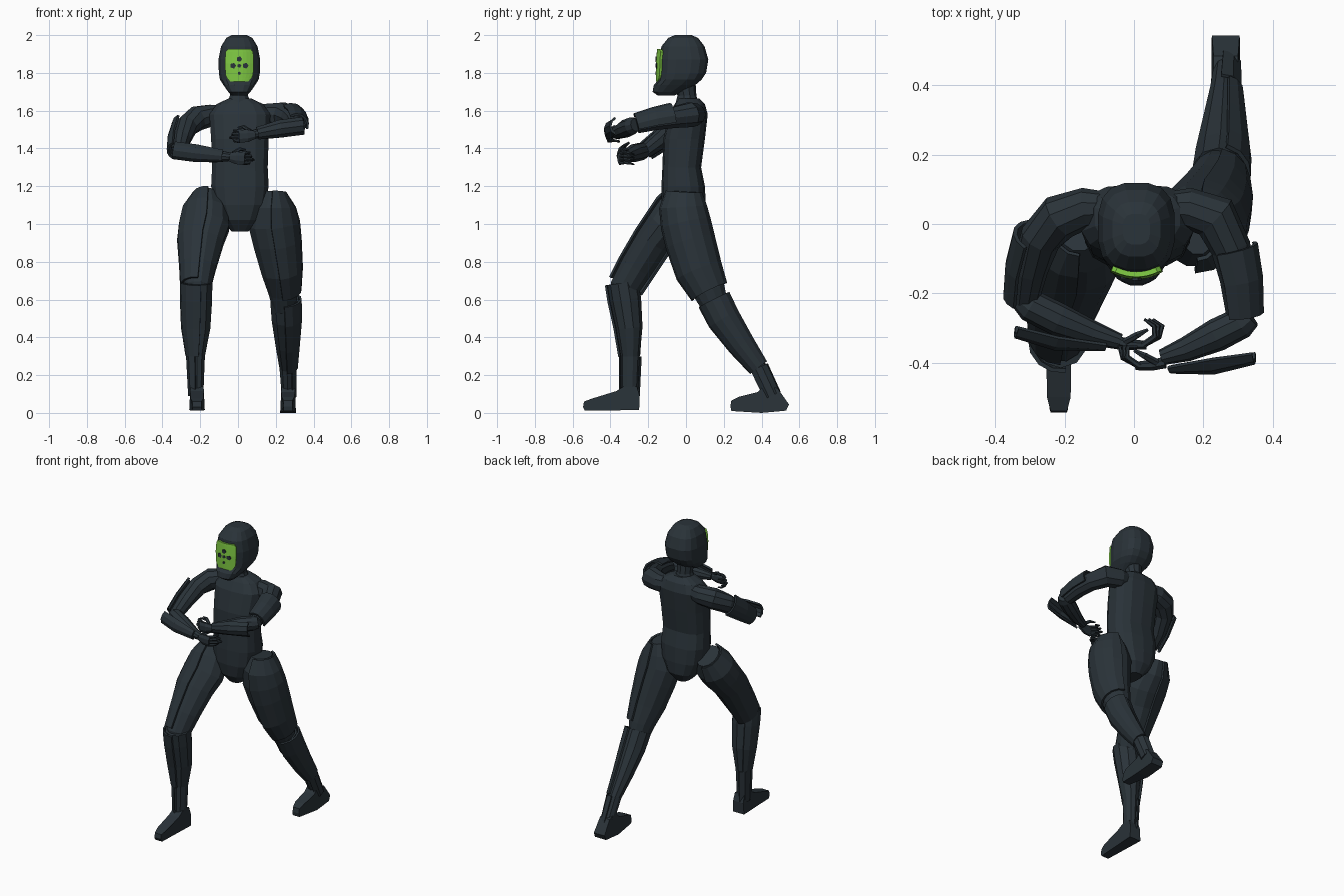
import bpy, bmesh, math
from mathutils import Vector


def material(name, rgb):
    m = bpy.data.materials.new(name)
    m.diffuse_color = (*rgb, 1)
    return m


SLATE = material("dark slate", (0.023, 0.033, 0.041))
GREEN = material("bright green", (0.21, 0.58, 0.055))


def finish(name, bm, mat=SLATE, thick=0):
    bmesh.ops.recalc_face_normals(bm, faces=bm.faces)
    me = bpy.data.meshes.new(name)
    bm.to_mesh(me)
    bm.free()
    ob = bpy.data.objects.new(name, me)
    bpy.context.collection.objects.link(ob)
    me.materials.append(mat)
    if thick:
        s = ob.modifiers.new("thickness", 'SOLIDIFY')
        s.thickness, s.offset = thick, 0
    return ob


def sweep(name, pts, ref, n=10, arc=None, grow=0, p=2, thick=0.012):
    """Rings (x, y, z, a, b) along a path; arc in degrees makes an open armour shell."""
    bm = bmesh.new()
    c = [Vector(q[:3]) for q in pts]
    rings = []
    for i, q in enumerate(pts):
        t = (c[min(i + 1, len(c) - 1)] - c[max(i - 1, 0)]).normalized()
        r = Vector(ref)
        u = (r - t * r.dot(t)).normalized()
        v = t.cross(u)
        a0, a1 = arc or (0, 360)
        count = n + 1 if arc else n
        ring = []
        for k in range(count):
            w = math.radians(a0 + (a1 - a0) * k / n + (0 if arc else 180 / n))
            cs, sn = math.cos(w), math.sin(w)
            cx = math.copysign(abs(cs) ** (2 / p), cs) * (q[3] + grow)
            cy = math.copysign(abs(sn) ** (2 / p), sn) * (q[4] + grow)
            ring.append(bm.verts.new(c[i] + u * cx + v * cy))
        rings.append(ring)
    for r0, r1 in zip(rings, rings[1:]):
        for k in range(n):
            j = k + 1 if arc else (k + 1) % n
            bm.faces.new((r0[k], r0[j], r1[j], r1[k]))
    if not arc:
        bm.faces.new(rings[0])
        bm.faces.new(rings[-1])
    return finish(name, bm, thick=thick if arc else 0)


X, Z = (1, 0, 0), (0, 0, 1)


def level_loft(name, rows, cx, n, p):
    """Horizontal rings given as (z, half width, front y, back y)."""
    ob = sweep(name, [(cx, 0, z, a, 1) for z, a, f, b in rows], X, n, p=p)
    for i, (z, a, f, b) in enumerate(rows):
        for v in ob.data.vertices[i * n:(i + 1) * n]:
            v.co.y = (f + b) / 2 + v.co.y * (b - f) / 2
    return ob


# Helmet, neck and torso
level_loft("helmet", [(2.0, .04, -.06, .03), (1.985, .07, -.095, .065), (1.94, .098, -.132, .10),
                      (1.87, .112, -.141, .12), (1.80, .11, -.143, .108), (1.765, .104, -.147, .085),
                      (1.735, .085, -.172, .05), (1.70, .06, -.178, -.02), (1.68, .04, -.15, -.06)], .007, 16, 2.8)
level_loft("neck", [(1.76, .055, -.07, .05), (1.68, .05, -.045, .055), (1.62, .075, -.06, .07)], .005, 10, 2)
level_loft("torso", [(1.665, .06, -.04, .07), (1.635, .125, -.06, .10), (1.58, .165, -.09, .115),
                     (1.45, .155, -.12, .10), (1.3, .15, -.125, .08), (1.2, .155, -.13, .10),
                     (1.1, .14, -.13, .105), (1.02, .10, -.115, .10), (.96, .045, -.07, .06)], .01, 14, 2.7)

# Visor: curved plate with rounded corners
bm = bmesh.new()
rows = []
for z, w in [(1.925, .058), (1.91, .07), (1.85, .073), (1.79, .07), (1.772, .062), (1.755, .045)]:
    rows.append([bm.verts.new((.007 + w * s, -.152 + .02 * (w * s / .072) ** 2 + .12 * max(0, z - 1.87), z))
                 for s in [k / 4 - 1 for k in range(9)]])
for r0, r1 in zip(rows, rows[1:]):
    for k in range(8):
        bm.faces.new((r0[k], r0[k + 1], r1[k + 1], r1[k]))
finish("visor", bm, GREEN, .015)

# Small dark breathing vents on the visor
for i, (x, z, r) in enumerate([(.007, 1.873, .015), (-.026, 1.838, .016), (.040, 1.838, .016),
                               (.007, 1.838, .011), (.007, 1.798, .009)]):
    bm = bmesh.new()
    y = -.1595 + .02 * ((x - .007) / .072) ** 2
    bm.faces.new([bm.verts.new((x + r * math.cos(math.tau * k / 5), y, z + r * math.sin(math.tau * k / 5)))
                  for k in range(5)])
    finish("visor_vent_%d" % i, bm, SLATE, .006)


# Arms: the low right arm and the high left arm
def arm(side, upper, fore, upper_arc, plate, plate_arc):
    sweep(side + "_upper_arm", [(*q, q[-1]) for q in upper], Z)
    sweep(side + "_forearm", [(*q, q[-1]) for q in fore], Z)
    sweep(side + "_upper_arm_plate", [(*q, q[-1]) for q in upper[3:]], Z, 5, upper_arc, .016)
    sweep(side + "_forearm_plate", plate, Z, 4, plate_arc, 0)


arm("right",
    [(-.06, .045, 1.585, .045), (-.14, .045, 1.575, .06), (-.215, .02, 1.56, .067), (-.27, -.04, 1.52, .06),
     (-.30, -.13, 1.45, .052), (-.315, -.215, 1.385, .042)],
    [(-.325, -.215, 1.385, .036), (-.30, -.235, 1.385, .047), (-.22, -.275, 1.375, .048),
     (-.12, -.315, 1.36, .036), (-.04, -.34, 1.355, .023)],
    (25, 145),
    [(-.335, -.285, 1.39, .045, .04), (-.22, -.31, 1.375, .045, .05), (-.08, -.34, 1.36, .03, .022)], (20, 160))
arm("left",
    [(.08, .045, 1.585, .045), (.155, .045, 1.58, .06), (.235, .02, 1.578, .068), (.28, -.07, 1.563, .058),
     (.30, -.16, 1.547, .052), (.31, -.26, 1.522, .044)],
    [(.335, -.265, 1.525, .036), (.31, -.285, 1.52, .046), (.24, -.32, 1.505, .048),
     (.15, -.362, 1.485, .036), (.08, -.385, 1.475, .023)],
    (-110, 35),
    [(.345, -.36, 1.52, .045, .04), (.22, -.37, 1.505, .045, .06), (.10, -.405, 1.48, .03, .022)], (-160, -20))


# Hands: palm, four curled fingers and a thumb
def hand(side, wrist, d, tip_y):
    x, y, z = wrist
    sweep(side + "_palm", [(x - .01 * d, y, z, .022, .018), (x + .03 * d, y - .008, z - .005, .036, .017),
                           (x + .075 * d, y - .01, z - .008, .036, .013)], Z, 8)
    for k in range(4):
        fz = z + .02 - .018 * k
        reach = .012 * (k % 3)
        sweep("%s_finger_%d" % (side, k),
              [(x + .065 * d, y - .01, fz, .009, .009), (x + (.10 + reach / 2) * d, y + .015, fz + .004, .009, .009),
               (x + (.098 + reach) * d, y + .045, fz, .007, .007),
               (x + (.07 + reach) * d, y + tip_y, fz - .006, .004, .004)], Z, 6)
    sweep(side + "_thumb", [(x + .015 * d, y, z + .02, .011, .011), (x + .05 * d, y + .02, z + .042, .01, .01),
                            (x + .08 * d, y + .035, z + .038, .005, .005)], (0, 1, 0), 6)


hand("right", (-.04, -.34, 1.355), 1, .065)
hand("left", (.08, -.40, 1.472), -1, .045)


# Legs: right one steps forward, left one pushes back
def leg(side, thigh, shin, arc, shin_arc, ankle_arc):
    sweep(side + "_thigh", thigh, X, 12)
    sweep(side + "_thigh_plate", thigh[:-1], X, 7, arc, .012)
    sweep(side + "_shin", shin, X, 10)
    sweep(side + "_shin_plate", shin[:-1], X, 6, shin_arc, .009)
    sweep(side + "_ankle_plate", shin[-2:], X, 4, ankle_arc, .008, thick=.008)


leg("right",
    [(-.16, -.005, 1.15, .065, .085), (-.165, -.05, 1.07, .115, .11), (-.17, -.11, .99, .128, .105),
     (-.19, -.175, .91, .117, .095), (-.205, -.262, .77, .09, .09), (-.215, -.32, .67, .075, .083),
     (-.215, -.325, .58, .06, .07)],
    [(-.212, -.335, .69, .08, .082), (-.213, -.32, .6, .08, .083), (-.215, -.30, .45, .072, .07),
     (-.218, -.295, .3, .045, .05), (-.217, -.30, .09, .035, .045)], (88, 262), (80, 235), (100, 260))
leg("left",
    [(.185, -.01, 1.17, .055, .08), (.18, -.015, 1.09, .11, .11), (.182, 0, 1.0, .13, .117),
     (.2, .025, .9, .122, .117), (.225, .07, .75, .103, .11), (.24, .125, .64, .08, .088),
     (.245, .16, .55, .06, .07)],
    [(.245, .15, .60, .078, .078), (.25, .20, .5, .075, .076), (.255, .295, .36, .058, .06),
     (.26, .385, .24, .042, .042), (.265, .455, .09, .035, .04)], (-82, 92), (-75, 90), (-100, 60))


# Feet: side profile extruded across, narrower at the toe
def foot(side, cx, prof):
    bm = bmesh.new()
    toe = min(y for y, z in prof)
    sides = []
    for s in (-1, 1):
        sides.append([bm.verts.new((cx + s * (.024 + min(.018, (y - toe) * .3)) * (1 - z * 1.2), y, z))
                      for y, z in prof])
    n = len(prof)
    for k in range(n):
        bm.faces.new((sides[0][k], sides[0][(k + 1) % n], sides[1][(k + 1) % n], sides[1][k]))
    for s in sides:
        bm.faces.new(s)
    finish(side + "_foot", bm)


foot("right", -.217, [(-.535, .012), (-.545, .03), (-.54, .06), (-.50, .075), (-.37, .115), (-.33, .14),
                      (-.26, .14), (-.245, .09), (-.248, .015)])
foot("left", .265, [(.24, .01), (.235, .035), (.24, .065), (.28, .085), (.38, .11), (.42, .15),
                    (.485, .13), (.545, .045), (.53, .012), (.40, .0)])
